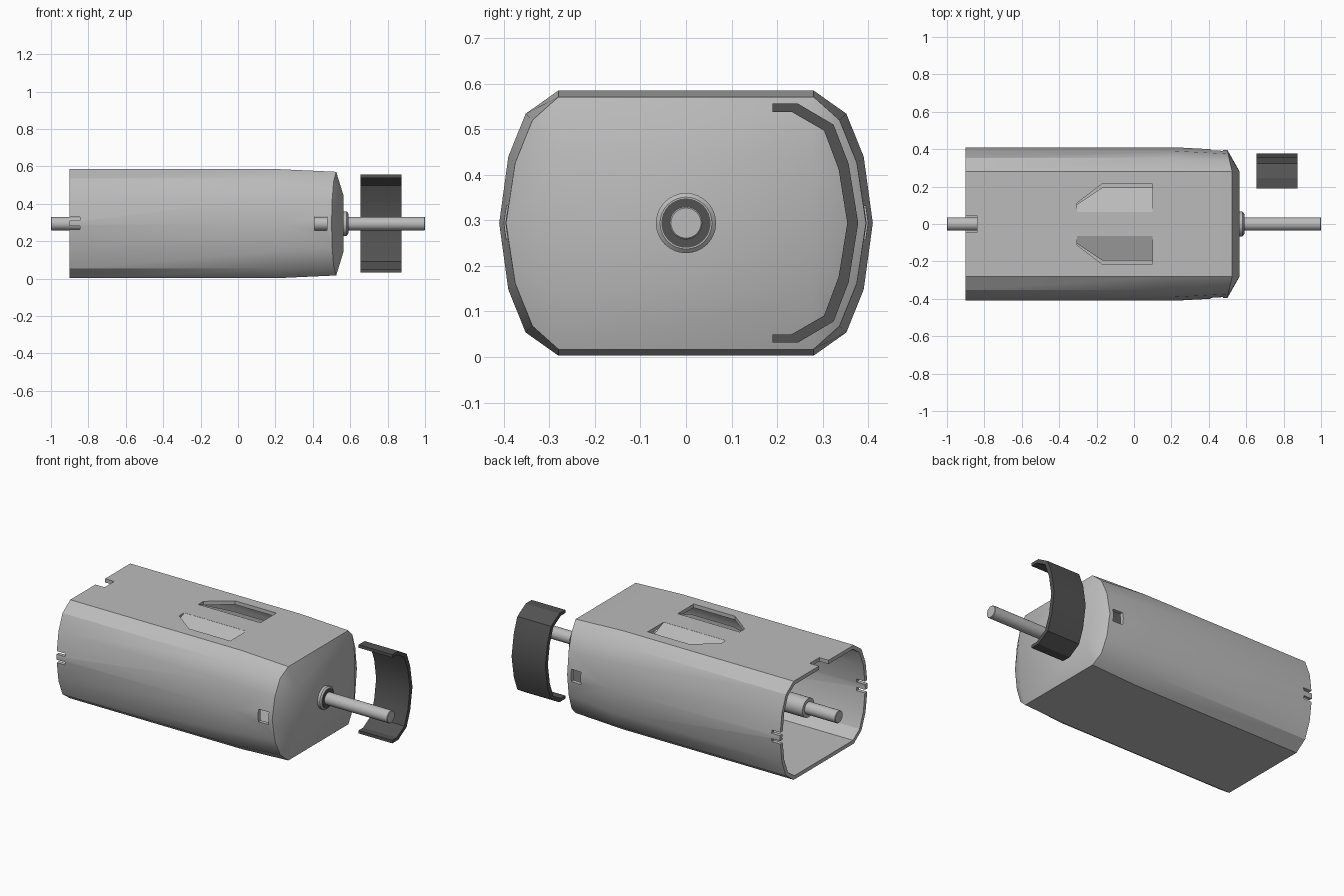
import bpy, bmesh, math
from mathutils import Vector

cube = bpy.data.objects.get("Cube")
if cube:
    bpy.data.objects.remove(cube, do_unlink=True)


def material(name, value):
    m = bpy.data.materials.new(name)
    m.use_nodes = True
    col = (value, value, value, 1)
    m.diffuse_color = col
    m.node_tree.nodes["Principled BSDF"].inputs["Base Color"].default_value = col
    return m


STEEL = material("light steel grey", 0.5)
DARK = material("dark grey", 0.085)
MID_Z = 0.294


def make(name, verts, faces, mat, smooth=30):
    mesh = bpy.data.meshes.new(name)
    mesh.from_pydata(verts, [], faces)
    bm = bmesh.new()
    bm.from_mesh(mesh)
    bmesh.ops.recalc_face_normals(bm, faces=bm.faces)
    bm.to_mesh(mesh)
    bm.free()
    mesh.materials.append(mat)
    ob = bpy.data.objects.new(name, mesh)
    bpy.context.collection.objects.link(ob)
    if smooth:
        shade(ob, smooth)
    return ob


def shade(ob, angle):
    bpy.ops.object.select_all(action='DESELECT')
    ob.select_set(True)
    bpy.context.view_layer.objects.active = ob
    bpy.ops.object.shade_smooth_by_angle(angle=math.radians(angle))


def prism(name, base, offset, mat, smooth=0):
    """Extrude a closed loop of points along an offset vector."""
    n = len(base)
    base = [Vector(p) for p in base]
    verts = base + [p + Vector(offset) for p in base]
    faces = [list(range(n)), list(range(n, 2 * n))]
    faces += [[i, (i + 1) % n, n + (i + 1) % n, n + i] for i in range(n)]
    return make(name, verts, faces, mat, smooth)


def box(x0, x1, y0, y1, z0, z1):
    return prism("cutter", [(x0, y0, z0), (x1, y0, z0), (x1, y1, z0), (x0, y1, z0)],
                 (0, 0, z1 - z0), STEEL)


def lathe(name, profile, mat, sides=32):
    """Turn (x, radius) points about the motor axis."""
    verts, faces = [], []
    for x, r in profile:
        for k in range(sides):
            a = 2 * math.pi * k / sides
            verts.append((x, r * math.cos(a), MID_Z + r * math.sin(a)))
    for s in range(len(profile) - 1):
        for k in range(sides):
            j = (k + 1) % sides
            faces.append([s * sides + k, s * sides + j, (s + 1) * sides + j, (s + 1) * sides + k])
    faces.append(list(range(sides)))
    faces.append(list(range((len(profile) - 1) * sides, len(profile) * sides)))
    return make(name, verts, faces, mat)


# Can outline: one quarter as (y, height above axis), mirrored all round
quarter = [(0.28, 0.291), (0.352, 0.24), (0.39, 0.146)]
right = quarter + [(0.41, 0)] + [(y, -h) for y, h in reversed(quarter)]
outline = right + [(-y, -h) for y, h in right]
N = len(outline)

# Can: straight barrel, slight taper, bevelled closed end
verts = []
for x, dy, dz in ((-0.9, 0, 0), (0.22, 0, 0), (0.525, 0.015, 0.014)):
    for y, h in outline:
        edge = max(0, abs(y) - 0.28) / 0.13
        verts.append((x - (0.025 * edge if dy else 0), y - math.copysign(dy * min(1, edge * 2), y),
                      MID_Z + h - (math.copysign(dz, h) if h else 0)))
faces = [[s * N + i, s * N + (i + 1) % N, (s + 1) * N + (i + 1) % N, (s + 1) * N + i]
         for s in range(2) for i in range(N)]
plate = len(verts)
verts += [(0.565, y, MID_Z + h) for y, h in ((0.28, 0.147), (0.28, -0.147), (-0.28, -0.147), (-0.28, 0.147))]
faces.append([plate + k for k in range(4)])
for c in range(4):
    start = 2 * N + (c // 2) * 7 + (c % 2) * 4
    faces += [[plate + c, start + k, start + k + 1] for k in range(2)]
for c, start in ((0, 0), (2, 7)):
    a, b = plate + c, plate + c + 1
    r = 2 * N + start
    faces += [[a, r + 2, r + 3], [a, r + 3, b], [b, r + 3, r + 4]]
    faces.append([b, r + 6, 2 * N + (start + 7) % N, plate + (c + 2) % 4])
can = make("motor_can", verts, faces, STEEL, 0)
solid = can.modifiers.new("wall", 'SOLIDIFY')
solid.thickness = 0.022
solid.offset = -1
solid.use_even_offset = True

# Openings: side holes, rear slots, top notch, two vents
cutters = [box(0.41, 0.475, -0.6, 0.6, 0.258, 0.332),
           box(-1, -0.845, -0.6, 0.6, 0.262, 0.28),
           box(-1, -0.845, -0.6, 0.6, 0.312, 0.33),
           box(-1, -0.84, -0.045, 0.045, 0.5, 0.7)]
vent = [(0.1, 0.065), (0.1, 0.215), (-0.17, 0.215), (-0.305, 0.112), (-0.305, 0.065)]
for s in (1, -1):
    cutters.append(prism("cutter", [(x, s * y, 0.5) for x, y in vent], (0, 0, 0.2), STEEL))
for c in cutters:
    m = can.modifiers.new("cut", 'BOOLEAN')
    m.operation = 'DIFFERENCE'
    m.solver = 'EXACT'
    m.object = c
graph = bpy.context.evaluated_depsgraph_get()
mesh = bpy.data.meshes.new_from_object(can.evaluated_get(graph))
can.modifiers.clear()
can.data = mesh
for c in cutters:
    bpy.data.objects.remove(c, do_unlink=True)
shade(can, 30)

# Vent flaps bent inward from their hinges
tilt = math.radians(22)
for s, name in ((1, "vent_flap_back"), (-1, "vent_flap_front")):
    base = []
    for x, y in vent:
        d = (y - 0.065) * 0.95
        base.append((x, s * (0.063 + d * math.cos(tilt)), 0.585 - d * math.sin(tilt)))
    prism(name, base, (0, 0, -0.02), STEEL)

# Shaft and bearings
lathe("shaft", [(-1, 0.033), (-0.997, 0.036), (0.997, 0.036), (1, 0.033)], STEEL)
lathe("rear_collar", [(-0.8, 0.056), (-0.55, 0.056)], STEEL)
lathe("front_bushing", [(0.55, 0.066), (0.58, 0.066), (0.588, 0.057)], STEEL)
lathe("front_bushing_face", [(0.585, 0.054), (0.59, 0.054)], DARK)

# Curved magnet clip standing off the front end
outer = [(0.19, 0.262), (0.246, 0.262), (0.324, 0.216), (0.357, 0.13), (0.378, 0)]
inner = [(0.19, 0.244), (0.232, 0.244), (0.303, 0.203), (0.335, 0.118), (0.354, 0)]
outer += [(y, -h) for y, h in reversed(outer[:-1])]
inner += [(y, -h) for y, h in reversed(inner[:-1])]
loop = outer + inner[::-1]
prism("magnet_clip", [(0.655, y, MID_Z + h) for y, h in loop], (0.22, 0, 0), DARK, 30)
